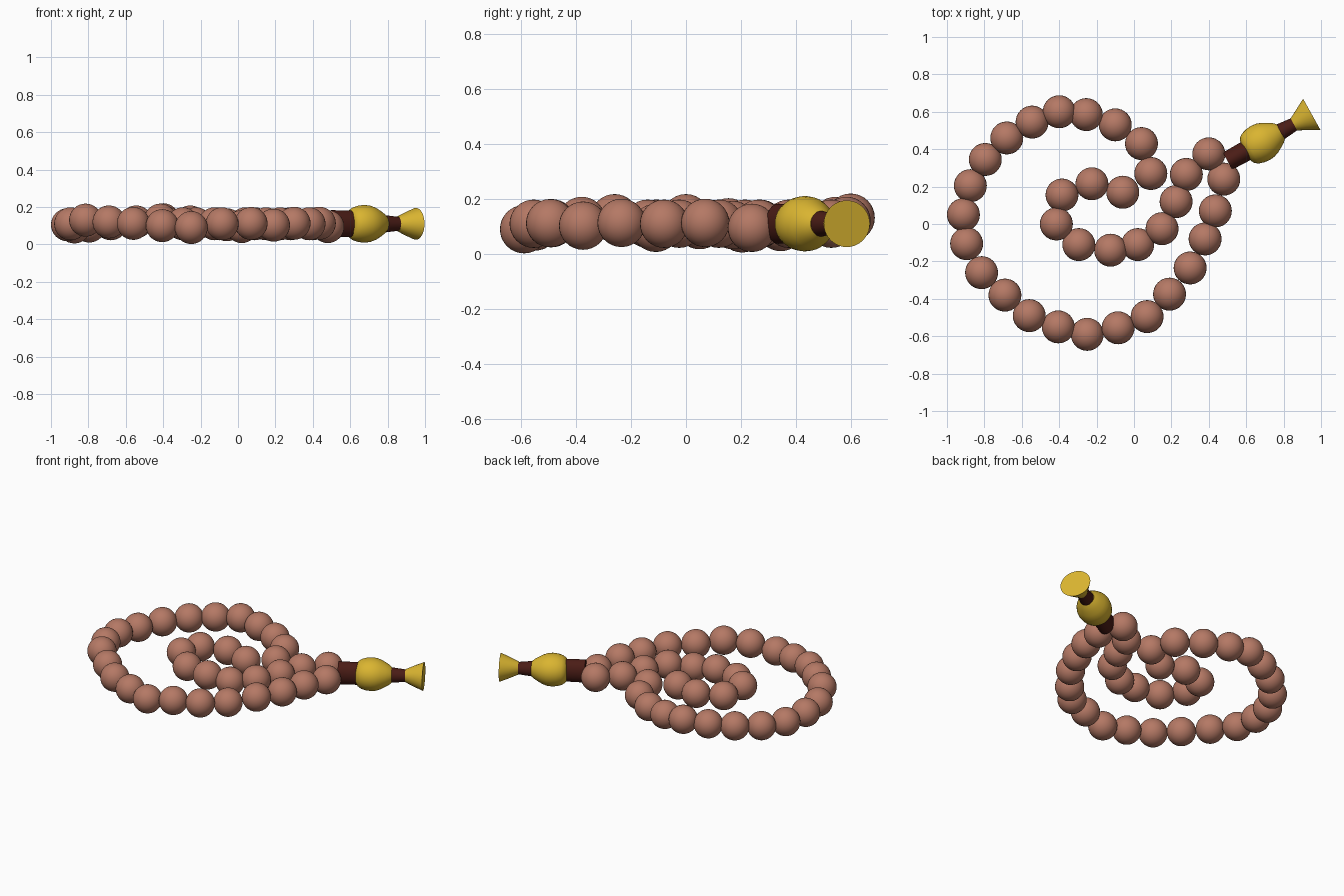
import bpy, bmesh, math
from mathutils import Matrix

if "Cube" in bpy.data.objects:
    bpy.data.objects.remove(bpy.data.objects["Cube"])


def material(name, color):
    m = bpy.data.materials.new(name)
    m.diffuse_color = (*color, 1)
    m.use_nodes = True
    m.node_tree.nodes["Principled BSDF"].inputs["Base Color"].default_value = m.diffuse_color
    return m


WOOD = material("rose_bead", (0.46, 0.19, 0.13))
DARK = material("dark_cord", (0.07, 0.012, 0.008))
GOLD = material("gold", (0.70, 0.46, 0.03))


def finish(bm, name, mat, matrix=None, angle=40):
    bmesh.ops.recalc_face_normals(bm, faces=bm.faces)
    me = bpy.data.meshes.new(name)
    bm.to_mesh(me)
    bm.free()
    ob = bpy.data.objects.new(name, me)
    bpy.context.collection.objects.link(ob)
    me.materials.append(mat)
    if matrix:
        ob.matrix_world = matrix
    bpy.ops.object.select_all(action='DESELECT')
    ob.select_set(True)
    bpy.context.view_layer.objects.active = ob
    bpy.ops.object.shade_smooth_by_angle(angle=math.radians(angle))
    return ob


# Bead string: centres in order along the loop, lying slightly uneven
BEADS = [
    (0.40, 0.375, .11), (0.28, 0.265, .11), (0.225, 0.12, .11), (0.15, -0.025, .11),
    (0.02, -0.11, .095), (-0.125, -0.14, .11), (-0.295, -0.11, .11), (-0.415, 0.0, .13),
    (-0.385, 0.155, .115), (-0.225, 0.215, .11), (-0.06, 0.17, .105), (0.09, 0.27, .11),
    (0.04, 0.43, .11), (-0.10, 0.53, .11), (-0.255, 0.585, .12), (-0.40, 0.60, .132),
    (-0.545, 0.545, .12), (-0.68, 0.46, .11), (-0.795, 0.345, .098), (-0.875, 0.205, .093),
    (-0.912, 0.05, .105), (-0.895, -0.105, .11), (-0.815, -0.26, .13), (-0.69, -0.38, .12),
    (-0.56, -0.49, .112), (-0.405, -0.55, .10), (-0.25, -0.59, .09), (-0.085, -0.555, .11),
    (0.07, -0.495, .112), (0.19, -0.375, .103), (0.30, -0.235, .113), (0.38, -0.08, .11),
    (0.435, 0.07, .113), (0.48, 0.24, .095)]
bm = bmesh.new()
for c in BEADS:
    bmesh.ops.create_uvsphere(bm, u_segments=32, v_segments=16, radius=0.088,
                              matrix=Matrix.Translation(c))
finish(bm, "beads", WOOD)

# Tassel parts share one axis: local x runs outward from the bulb centre
AXIS = Matrix.Translation((0.684, 0.438, 0.11)) @ Matrix.Rotation(math.radians(29), 4, 'Z')


def lathe(name, profile, mat, n=40):
    """profile: (distance along axis, half width, half height)"""
    bm = bmesh.new()
    rings = [[bm.verts.new((s, w * math.cos(2 * math.pi * i / n), h * math.sin(2 * math.pi * i / n)))
              for i in range(n)] for s, w, h in profile]
    for a, b in zip(rings, rings[1:]):
        for i in range(n):
            j = (i + 1) % n
            bm.faces.new((a[i], a[j], b[j], b[i]))
    bm.faces.new(rings[0])
    bm.faces.new(rings[-1])
    return finish(bm, name, mat, AXIS)


# Dark binding, gold bulb, dark neck, flared gold end
lathe("cord_binding", [(-.21, .052, .073), (-.07, .055, .07)], DARK)
bulb = [(-.10, .06), (-.09, .078), (-.07, .092), (-.04, .101), (-.01, .104), (.02, .101),
        (.05, .09), (.08, .073), (.10, .06), (.115, .046)]
lathe("gold_bulb", [(s, r, r * .97) for s, r in bulb], GOLD)
lathe("cord_neck", [(.10, .046, .048), (.20, .036, .037)], DARK)
lathe("flared_end", [(.195, .036, .04), (.25, .066, .064), (.305, .096, .085)], GOLD)
